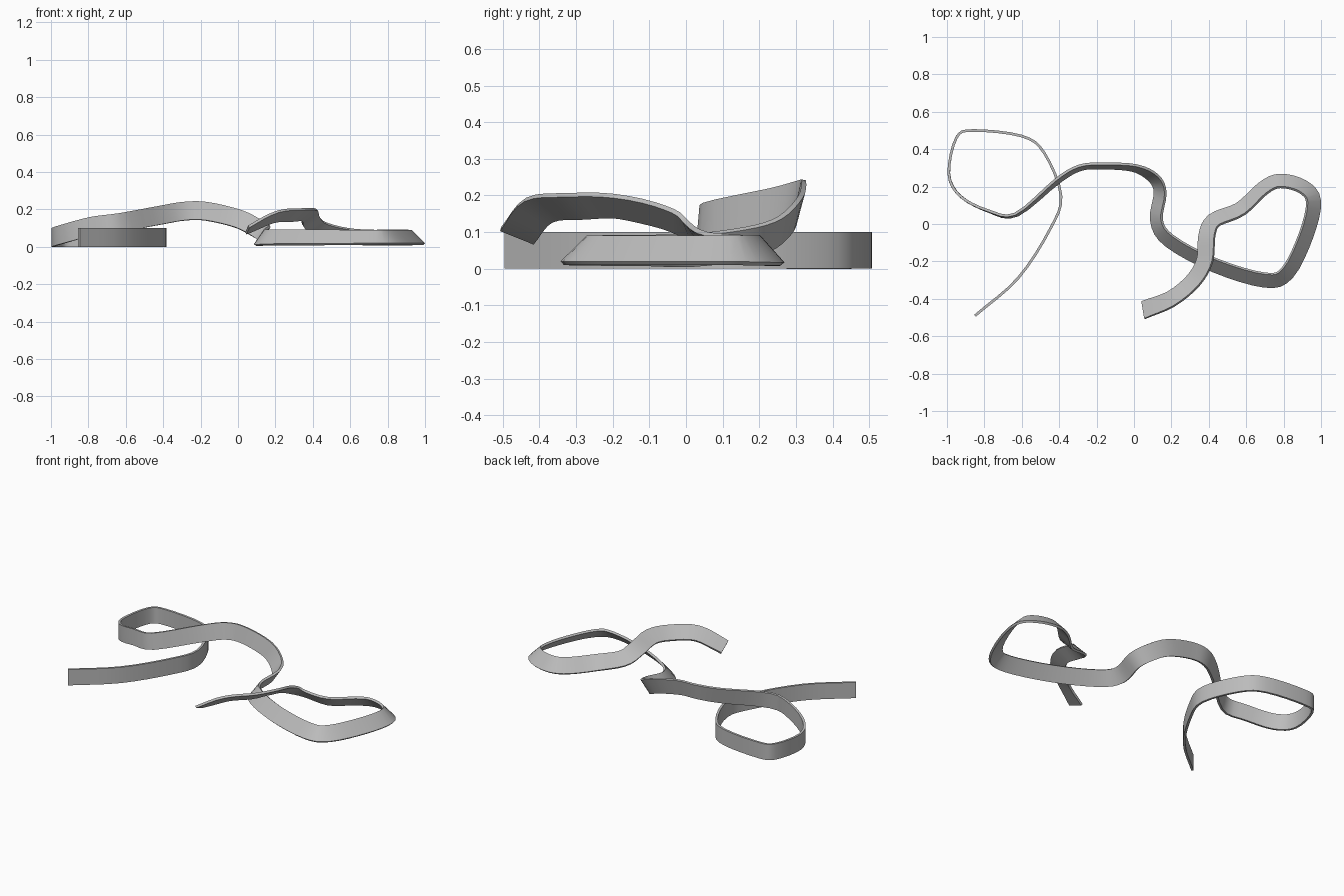
import bpy
import bmesh
import math
from mathutils import Vector

default_cube = bpy.data.objects.get("Cube")
if default_cube:
    bpy.data.objects.remove(default_cube, do_unlink=True)

UNIT = 0.01           # path stations are given in hundredths
HALF_WIDTH = 0.05
HALF_THICKNESS = 0.007
STEPS = 4             # subdivisions between two stations

# Ribbon centre line: x, y, z and sideways lean in degrees
STATIONS = [
    # upright open loop
    (-85, -49, 5, 0), (-62, -29, 5, 0), (-45, -3, 5, 0), (-39, 15, 5, 0),
    (-48, 38, 5, 0), (-60, 47, 5, 0), (-86, 50, 5, 0), (-95, 46, 5, 0),
    (-99, 27, 5, 0), (-93, 15, 7, 0), (-78, 7, 11, 2), (-63, 5, 13, 7),
    # raised hump
    (-41, 23, 17, 13), (-29, 30, 19, 13), (-17, 31, 19, 13),
    (0, 30, 15, 18), (10, 25, 10, 30), (14, 17, 7, 35), (12, 2, 5, 35),
    # leaning loop on the ground
    (19, -9, 5, 40), (43, -22, 5, 42), (70, -30, 5, 45), (82, -26, 5, 45),
    (92, -6, 5, 45), (96, 12, 5, 45), (90, 20, 5, 42), (78, 23, 5, 42),
    (69, 19, 5, 42), (57, 8, 6, 44), (43, 2, 10, 48), (39, -6, 14, 56),
    # flattened tail
    (38, -19, 17, 55), (32, -30, 17, 52), (20, -40, 16, 54), (5, -46, 9, 66),
]


def catmull_rom(a, b, c, d, t):
    """Smooth point between b and c."""
    return 0.5 * (2 * b + (c - a) * t + (2 * a - 5 * b + 4 * c - d) * t * t
                  + (3 * b - a - 3 * c + d) * t ** 3)


def smooth_path(stations):
    points = [Vector(s) for s in stations]
    points = [2 * points[0] - points[1]] + points + [2 * points[-1] - points[-2]]
    path = []
    for i in range(len(points) - 3):
        for step in range(STEPS):
            path.append(catmull_rom(*points[i:i + 4], step / STEPS))
    path.append(points[-2])
    return path


def build_ribbon(name, stations, material):
    path = smooth_path(stations)
    centres = [p.to_3d() * UNIT for p in path]
    bm = bmesh.new()
    rings = []
    for i, centre in enumerate(centres):
        # Section frame follows the path, then leans sideways
        before = centres[max(i - 1, 0)]
        after = centres[min(i + 1, len(centres) - 1)]
        forward = (after - before).normalized()
        left = Vector((0, 0, 1)).cross(forward).normalized()
        up = forward.cross(left)
        lean = math.radians(path[i].w)
        across = up * math.cos(lean) + left * math.sin(lean)
        side = across.cross(forward)
        ring = []
        for u, v in ((-1, -1), (1, -1), (1, 1), (-1, 1)):
            offset = across * u * HALF_WIDTH + side * v * HALF_THICKNESS
            ring.append(bm.verts.new(centre + offset))
        rings.append(ring)

    # Skin the sections and close both ends
    for first, second in zip(rings, rings[1:]):
        for k in range(4):
            n = (k + 1) % 4
            bm.faces.new((first[k], first[n], second[n], second[k]))
    bm.faces.new(rings[0])
    bm.faces.new(rings[-1])
    bmesh.ops.recalc_face_normals(bm, faces=bm.faces)

    mesh = bpy.data.meshes.new(name)
    bm.to_mesh(mesh)
    bm.free()
    mesh.materials.append(material)
    ribbon = bpy.data.objects.new(name, mesh)
    bpy.context.collection.objects.link(ribbon)
    bpy.ops.object.select_all(action='DESELECT')
    ribbon.select_set(True)
    bpy.context.view_layer.objects.active = ribbon
    bpy.ops.object.shade_smooth_by_angle(angle=math.radians(35))
    return ribbon


grey = bpy.data.materials.new("plain_grey")
grey.use_nodes = True
colour = (0.5, 0.5, 0.5, 1)
grey.diffuse_color = colour
grey.node_tree.nodes["Principled BSDF"].inputs["Base Color"].default_value = colour

build_ribbon("ribbon", STATIONS, grey)
